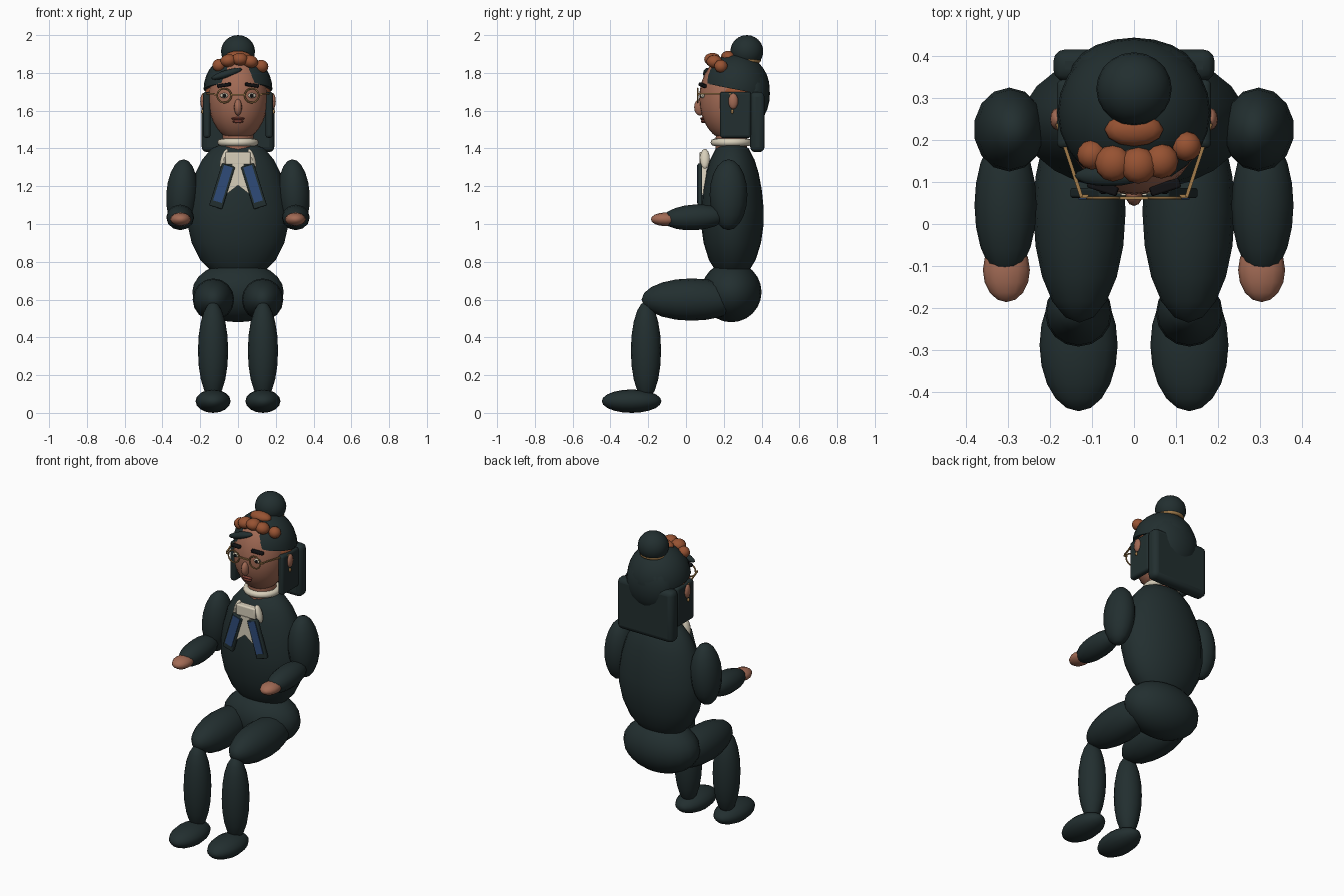
import bpy, bmesh, math
from mathutils import Matrix, Vector, Euler

cube = bpy.data.objects.get("Cube")
if cube:
    bpy.data.objects.remove(cube)


def material(name, r, g, b):
    m = bpy.data.materials.new(name)
    m.use_nodes = True
    m.diffuse_color = (r, g, b, 1)
    m.node_tree.nodes["Principled BSDF"].inputs["Base Color"].default_value = (r, g, b, 1)
    return m


DARK = material("dark cloth", .016, .028, .029)
SKIN = material("skin", .36, .145, .09)
AUBURN = material("auburn", .31, .085, .032)
CREAM = material("cream linen", .68, .62, .49)
BLUE = material("ribbon blue", .028, .07, .19)
GOLD = material("brass", .36, .2, .07)
LIPS = material("lips", .2, .05, .035)
BLACK = material("black", .006, .006, .007)


def finish(name, bm, mat, bevel=0):
    bmesh.ops.recalc_face_normals(bm, faces=bm.faces)
    mesh = bpy.data.meshes.new(name)
    bm.to_mesh(mesh)
    bm.free()
    mesh.materials.append(mat)
    ob = bpy.data.objects.new(name, mesh)
    bpy.context.collection.objects.link(ob)
    if bevel:
        mod = ob.modifiers.new("Bevel", 'BEVEL')
        mod.width, mod.segments = bevel, 3
    bpy.ops.object.select_all(action='DESELECT')
    ob.select_set(True)
    bpy.context.view_layer.objects.active = ob
    bpy.ops.object.shade_smooth_by_angle(angle=math.radians(50))
    return ob


def ellipsoid(name, loc, half, mat, rot=(0, 0, 0), along_y=False, seg=16, rings=10, cut=None):
    bm = bmesh.new()
    bmesh.ops.create_uvsphere(bm, u_segments=seg, v_segments=rings, radius=1)
    if along_y:
        bm.transform(Matrix.Rotation(math.pi / 2, 4, 'X'))
    bm.transform(Matrix.LocRotScale(Vector(loc), Euler(rot), Vector(half)))
    if cut:
        geom = bm.verts[:] + bm.edges[:] + bm.faces[:]
        bmesh.ops.bisect_plane(bm, geom=geom, plane_co=cut[0], plane_no=cut[1], clear_inner=True)
        bmesh.ops.holes_fill(bm, edges=[e for e in bm.edges if e.is_boundary])
    return finish(name, bm, mat)


def box(name, loc, half, mat, rot=(0, 0, 0), bevel=0):
    bm = bmesh.new()
    bmesh.ops.create_cube(bm, size=2)
    bm.transform(Matrix.LocRotScale(Vector(loc), Euler(rot), Vector(half)))
    return finish(name, bm, mat, bevel)


def lathe(name, profile, centre, squash, mat, seg=24, closed=False):
    # rings of (radius, height) joined around a vertical axis
    bm = bmesh.new()
    rings = []
    for r, z in profile:
        angles = [math.tau * i / seg for i in range(seg)]
        rings.append([bm.verts.new((centre[0] + r * math.cos(a),
                                    centre[1] + r * squash * math.sin(a), z)) for a in angles])
    pairs = list(zip(rings, rings[1:]))
    if closed:
        pairs.append((rings[-1], rings[0]))
    else:
        bm.faces.new(rings[0])
        bm.faces.new(rings[-1])
    for a, b in pairs:
        for i in range(seg):
            j = (i + 1) % seg
            bm.faces.new((a[i], a[j], b[j], b[i]))
    return finish(name, bm, mat)


def ring(name, loc, radius, thick, mat, upright=False, sides=8):
    profile = [(radius + thick * math.cos(math.tau * k / sides),
                thick * math.sin(math.tau * k / sides)) for k in range(sides)]
    ob = lathe(name, profile, (0, 0), 1, mat, closed=True)
    turn = Matrix.Rotation(math.pi / 2, 4, 'X') if upright else Matrix()
    ob.data.transform(Matrix.Translation(loc) @ turn)
    return ob


# Body
lathe("torso", [(.06, .68), (.15, .76), (.2, .81), (.245, .9), (.268, 1.0), (.268, 1.08),
                (.252, 1.18), (.225, 1.27), (.19, 1.34), (.14, 1.4), (.07, 1.43)],
      (0, .245), .62, DARK)
ellipsoid("pelvis", (0, .24, .64), (.242, .16, .16), DARK, seg=20, rings=12)
lathe("neck", [(.085, 1.38), (.08, 1.54)], (0, .24), 1, SKIN, seg=16)
ring("collar", (0, .24, 1.432), .09, .02, CREAM)

# Limbs
for s, side in ((1, "left"), (-1, "right")):
    ellipsoid(side + "_thigh", (s * .13, .03, .6), (.11, .265, .112), DARK, along_y=True)
    ellipsoid(side + "_shin", (s * .132, -.212, .33), (.08, .08, .26), DARK)
    ellipsoid(side + "_shoe", (s * .132, -.288, .062), (.093, .158, .062), DARK, along_y=True)
    ellipsoid(side + "_upper_arm", (s * .297, .225, 1.155), (.085, .1, .188), DARK,
              rot=(0, -s * .06, 0), seg=14)
    ellipsoid(side + "_forearm", (s * .306, .045, 1.035), (.074, .17, .068), DARK,
              rot=(.06, 0, 0), along_y=True, seg=12)
    ellipsoid(side + "_hand", (s * .304, -.11, 1.025), (.056, .076, .036), SKIN,
              along_y=True, seg=12, rings=8)

# Head and hair
ellipsoid("head", (0, .23, 1.665), (.158, .16, .225), SKIN, seg=24, rings=16)
ellipsoid("under_hair", (0, .27, 1.69), (.176, .14, .085), AUBURN, seg=24, rings=12)
ellipsoid("hair_cap", (0, .265, 1.715), (.182, .178, .187), DARK, seg=24, rings=16,
          cut=((0, .1, 1.745), (0, .2, 1)))
ellipsoid("hair_back", (0, .35, 1.69), (.155, .094, .16), DARK, seg=20, rings=12)
box("long_hair", (0, .378, 1.54), (.192, .038, .16), DARK, bevel=.028)
ellipsoid("bun", (0, .322, 1.914), (.09, .087, .086), DARK, seg=20, rings=12)
ring("bun_band", (0, .315, 1.865), .07, .012, GOLD)
ellipsoid("hair_strand", (-.06, .115, 1.795), (.085, .025, .02), DARK, rot=(0, -.3, 0))

# Crown braid
for x, y, z, r in ((-.1, .165, 1.84, .036), (-.05, .145, 1.865, .044), (.01, .14, 1.872, .044),
                   (.065, .15, 1.86, .042), (.125, .185, 1.835, .036)):
    ellipsoid("crown_braid", (x, y, z), (r, r, .034), AUBURN, rot=(0, x * 3, 0), seg=12, rings=8)
ellipsoid("crown_braid_back", (0, .225, 1.885), (.07, .04, .032), AUBURN, seg=12, rings=8)

# Face and glasses
ellipsoid("nose", (0, .073, 1.618), (.021, .03, .044), SKIN, seg=12, rings=8)
ellipsoid("upper_lip", (0, .089, 1.558), (.036, .014, .008), LIPS, seg=12, rings=6)
ellipsoid("lower_lip", (0, .092, 1.543), (.029, .014, .009), LIPS, seg=12, rings=6)
box("glasses_bridge", (0, .062, 1.685), (.036, .004, .004), GOLD)
for s, side in ((1, "left"), (-1, "right")):
    ellipsoid(side + "_eye", (s * .073, .088, 1.68), (.023, .012, .013), CREAM, seg=12, rings=8)
    ellipsoid(side + "_pupil", (s * .073, .077, 1.68), (.01, .006, .01), BLACK, seg=10, rings=6)
    box(side + "_eyebrow", (s * .074, .088, 1.735), (.037, .012, .009), BLACK,
        rot=(0, s * .15, s * .3), bevel=.005)
    ring(side + "_lens_rim", (s * .073, .062, 1.68), .037, .0045, GOLD, upright=True, sides=6)
    box(side + "_glasses_hinge", (s * .118, .066, 1.685), (.01, .004, .004), GOLD)
    box(side + "_glasses_arm", (s * .154, .152, 1.69), (.004, .092, .004), GOLD, rot=(0, 0, -s * .32))
    ellipsoid(side + "_ear", (s * .184, .25, 1.65), (.016, .026, .042), SKIN, seg=12, rings=8)
    ellipsoid(side + "_earring", (s * .188, .245, 1.595), (.008, .008, .012), GOLD, seg=8, rings=6)
    box(side + "_side_hair", (s * .165, .262, 1.578), (.019, .082, .122), DARK, bevel=.014)

# Cravat and ribbon tails
box("cravat_knot", (0, .093, 1.348), (.066, .022, .034), CREAM, bevel=.008)
bm = bmesh.new()
outline = ((-.03, 1.32), (.03, 1.32), (.058, 1.16), (0, 1.205), (-.058, 1.16))
face = bm.faces.new([bm.verts.new((x, .068, z)) for x, z in outline])
extruded = bmesh.ops.extrude_face_region(bm, geom=[face])["geom"]
bmesh.ops.translate(bm, vec=(0, .04, 0), verts=[v for v in extruded if isinstance(v, bmesh.types.BMVert)])
finish("cravat_fall", bm, CREAM)
for s, side in ((1, "left"), (-1, "right")):
    lean = -s * .3
    ellipsoid(side + "_cravat_fold", (s * .074, .1, 1.345), (.018, .026, .055), CREAM,
              rot=(0, lean, 0), seg=10, rings=8)
    box(side + "_ribbon_tail", (s * .084, .074, 1.2), (.036, .012, .117), DARK, rot=(0, lean, 0), bevel=.006)
    box(side + "_ribbon_stripe", (s * .08, .061, 1.212), (.024, .003, .098), BLUE, rot=(0, lean, 0))
